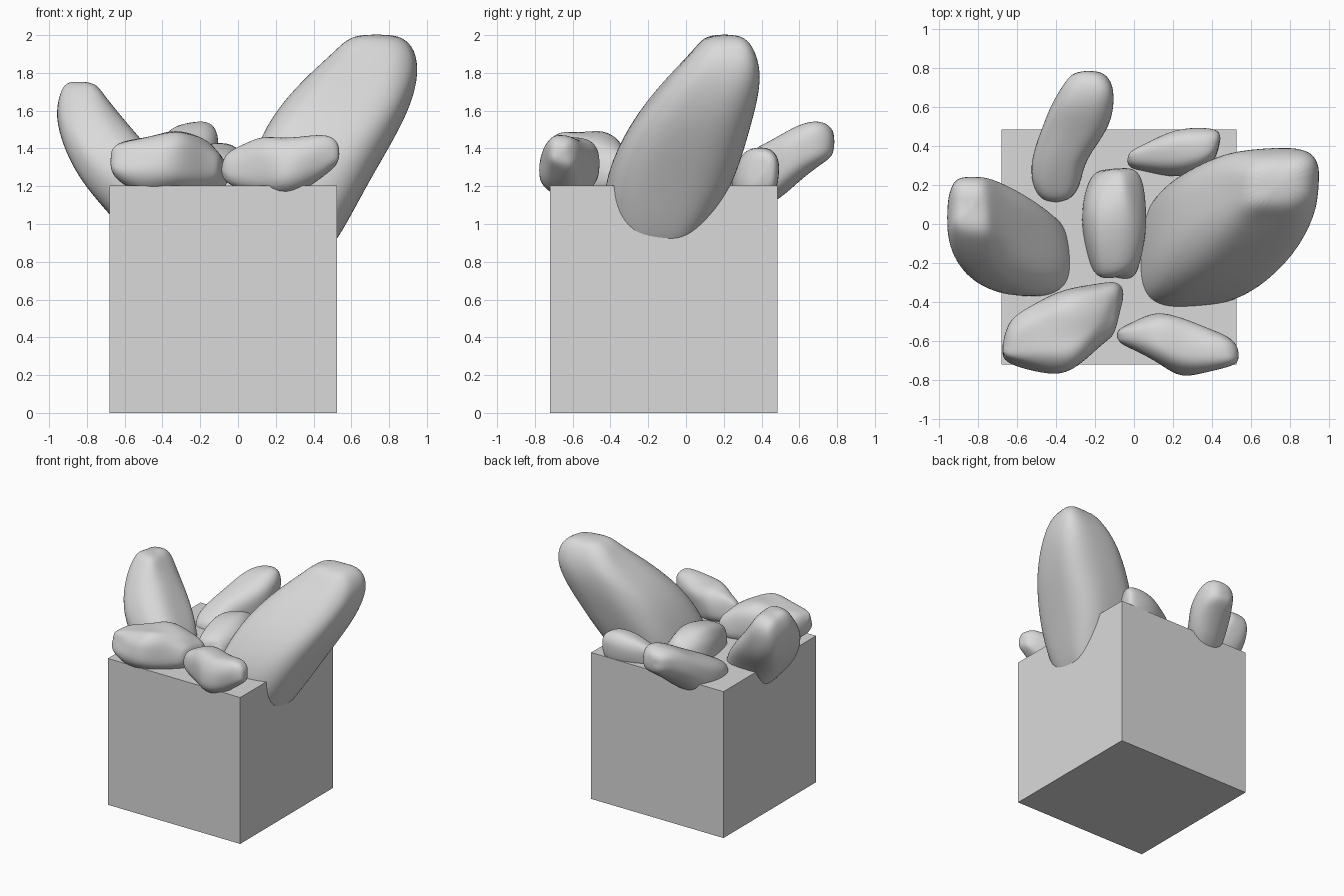
import bpy
import bmesh
import math
from mathutils import Vector, noise

old = bpy.data.objects.get("Cube")
if old:
    bpy.data.objects.remove(old)

GREY = (0.7, 0.7, 0.7, 1)
stone = bpy.data.materials.new("pale_grey")
stone.use_nodes = True
stone.diffuse_color = GREY
stone.node_tree.nodes["Principled BSDF"].inputs["Base Color"].default_value = GREY


def finish(name, bm):
    bmesh.ops.recalc_face_normals(bm, faces=bm.faces)
    mesh = bpy.data.meshes.new(name)
    bm.to_mesh(mesh)
    bm.free()
    mesh.materials.append(stone)
    obj = bpy.data.objects.new(name, mesh)
    bpy.context.collection.objects.link(obj)
    return obj


def rock(name, axis, start, sections, end, skew=0.0, lumps=0.03, power=0.8, sides=24):
    """Loft of ovals along an axis; a section is (position, low, high, low, high)
    and start and end are the tips. A lower power makes the ovals squarer."""
    u, v = [k for k in range(3) if k != axis]

    def point(s, a, b):
        p = Vector()
        p[axis], p[u], p[v] = s, a, b
        return p

    def squared(w):
        return math.copysign(abs(w) ** power, w)

    def near_tip(tip, sec):
        # extra oval that rounds off the tip
        s = tip[0] + 0.2 * (sec[0] - tip[0])
        return (s,) + tuple(0.35 * tip[1 + i // 2] + 0.65 * sec[1 + i] for i in range(4))

    rows = [near_tip(start, sections[0]), *sections, near_tip(end, sections[-1])]
    bm = bmesh.new()
    rings = []
    for s, a0, a1, b0, b1 in rows:
        ring = []
        for i in range(sides):
            t = math.tau * (i + 0.5) / sides
            a = (a0 + a1) / 2 + (a1 - a0) / 2 * squared(math.cos(t))
            b = (b0 + b1) / 2 + (b1 - b0) / 2 * squared(math.sin(t + skew))
            ring.append(bm.verts.new(point(s, a, b)))
        rings.append(ring)
    for r, q in zip(rings, rings[1:]):
        for i in range(sides):
            j = (i + 1) % sides
            bm.faces.new((r[i], r[j], q[j], q[i]))
    for tip, ring in ((start, rings[0]), (end, rings[-1])):
        c = bm.verts.new(point(*tip))
        for i in range(sides):
            bm.faces.new((c, ring[i], ring[(i + 1) % sides]))
    # soft lumps
    for vert in bm.verts:
        vert.co += noise.noise_vector(vert.co * 6) * lumps
    for f in bm.faces:
        f.smooth = True
    obj = finish(name, bm)
    sub = obj.modifiers.new("smooth", "SUBSURF")
    sub.levels = sub.render_levels = 2
    return obj


# Square block
bm = bmesh.new()
bmesh.ops.create_cube(bm, size=1.205)
bmesh.ops.translate(bm, verts=bm.verts, vec=(-0.078, -0.118, 0.6025))
finish("block", bm)

X, Y, Z = range(3)

# Large leaning slabs, stacked upwards
rock("large_left_slab", Z, (0.82, 0.3, -0.2), [
    (0.93, -0.02, 0.54, -0.42, 0.08),
    (1.2, 0.02, 0.68, -0.45, 0.25),
    (1.47, 0.12, 0.84, -0.34, 0.33),
    (1.65, 0.24, 0.92, -0.21, 0.38),
    (1.8, 0.38, 0.96, -0.08, 0.4),
    (1.92, 0.51, 0.94, 0.03, 0.37)],
    (2.01, 0.74, 0.21), skew=0.25, lumps=0.01, power=0.65)

rock("right_slab", Z, (0.9, -0.45, -0.18), [
    (1.02, -0.65, -0.3, -0.33, 0.0),
    (1.2, -0.82, -0.29, -0.39, 0.06),
    (1.4, -0.93, -0.47, -0.33, 0.2),
    (1.58, -0.97, -0.63, -0.2, 0.26),
    (1.69, -0.95, -0.71, -0.1, 0.24)],
    (1.76, -0.83, 0.07), skew=-0.15, lumps=0.02, power=0.7)

# Smaller stones around the top
rock("back_right_stone", Y, (0.11, -0.4, 1.18), [
    (0.2, -0.53, -0.27, 1.06, 1.31),
    (0.32, -0.53, -0.25, 1.05, 1.37),
    (0.48, -0.48, -0.13, 1.12, 1.46),
    (0.6, -0.42, -0.1, 1.22, 1.53),
    (0.71, -0.36, -0.1, 1.32, 1.55)],
    (0.79, -0.23, 1.44), skew=0.15, lumps=0.02)

rock("back_left_stone", X, (-0.04, 0.33, 1.23), [
    (0.06, 0.26, 0.42, 1.12, 1.33),
    (0.22, 0.24, 0.49, 1.1, 1.4),
    (0.37, 0.27, 0.5, 1.1, 1.42)],
    (0.44, 0.44, 1.3), skew=0.2, lumps=0.02)

rock("middle_stone", Y, (-0.29, -0.1, 1.23), [
    (-0.21, -0.23, 0.03, 1.12, 1.36),
    (0.0, -0.28, 0.06, 1.08, 1.44),
    (0.2, -0.23, 0.04, 1.1, 1.42)],
    (0.29, -0.09, 1.26), lumps=0.045)

rock("front_right_stone", X, (-0.67, -0.62, 1.35), [
    (-0.58, -0.74, -0.46, 1.19, 1.46),
    (-0.45, -0.77, -0.36, 1.14, 1.47),
    (-0.32, -0.75, -0.34, 1.14, 1.52),
    (-0.17, -0.64, -0.31, 1.15, 1.46),
    (-0.1, -0.57, -0.31, 1.18, 1.39)],
    (-0.06, -0.44, 1.27), lumps=0.045)

rock("front_left_stone", X, (-0.08, -0.57, 1.29), [
    (0.0, -0.64, -0.49, 1.19, 1.41),
    (0.13, -0.71, -0.45, 1.15, 1.48),
    (0.25, -0.79, -0.49, 1.14, 1.46),
    (0.4, -0.75, -0.55, 1.21, 1.47),
    (0.48, -0.73, -0.57, 1.28, 1.47)],
    (0.54, -0.66, 1.38), lumps=0.03)
